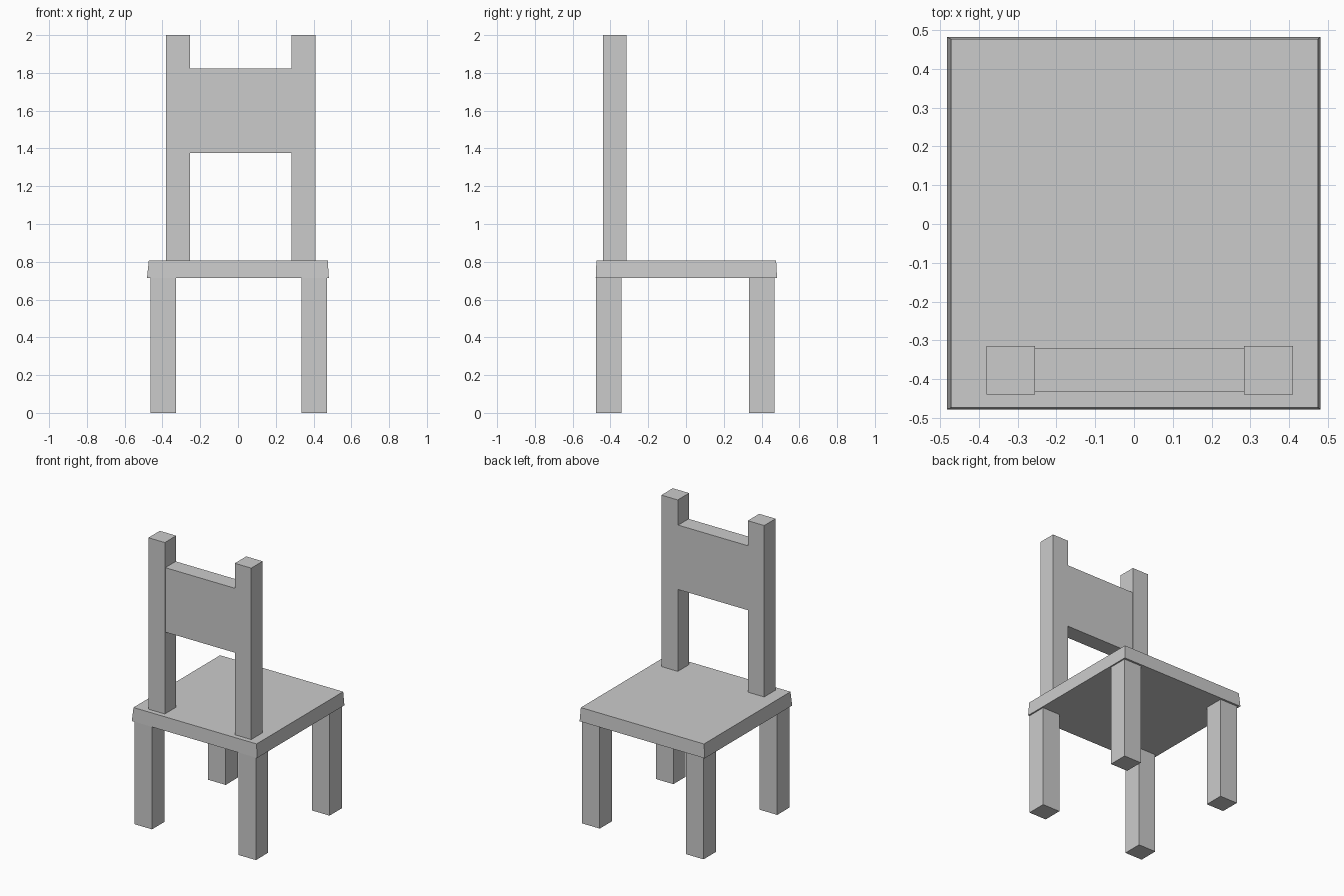
import bpy

if "Cube" in bpy.data.objects:
    bpy.data.objects.remove(bpy.data.objects["Cube"])


def block(name, x, y, z, top_x=None, top_y=None):
    """Box from (min, max) ranges; the top may have its own x and y ranges."""
    tx, ty = top_x or x, top_y or y
    verts = []
    for (x0, x1), (y0, y1), h in ((x, y, z[0]), (tx, ty, z[1])):
        verts += [(x0, y0, h), (x1, y0, h), (x1, y1, h), (x0, y1, h)]
    faces = [(3, 2, 1, 0), (4, 5, 6, 7)]
    faces += [(i, (i + 1) % 4, (i + 1) % 4 + 4, i + 4) for i in range(4)]
    mesh = bpy.data.meshes.new(name)
    mesh.from_pydata(verts, [], faces)
    obj = bpy.data.objects.new(name, mesh)
    bpy.context.collection.objects.link(obj)
    return obj


SEAT_BOTTOM, SEAT_TOP = 0.713, 0.808

# Seat slab, slightly narrower at the top
block("seat", (-0.482, 0.481), (-0.478, 0.482), (SEAT_BOTTOM, SEAT_TOP),
      top_x=(-0.472, 0.475), top_y=(-0.474, 0.477))

# Four square legs
for side, x in (("left", (-0.463, -0.328)), ("right", (0.336, 0.471))):
    for end, y in (("front", (-0.476, -0.341)), ("rear", (0.333, 0.468))):
        block(f"{end}_{side}_leg", x, y, (0, SEAT_BOTTOM))

# Backrest posts
for side, x in (("left", (-0.381, -0.255)), ("right", (0.284, 0.410))):
    block(f"{side}_backrest_post", x, (-0.440, -0.315), (SEAT_TOP, 2.0))

# Backrest panel between the posts
block("backrest_panel", (-0.255, 0.284), (-0.434, -0.320), (1.375, 1.823))
